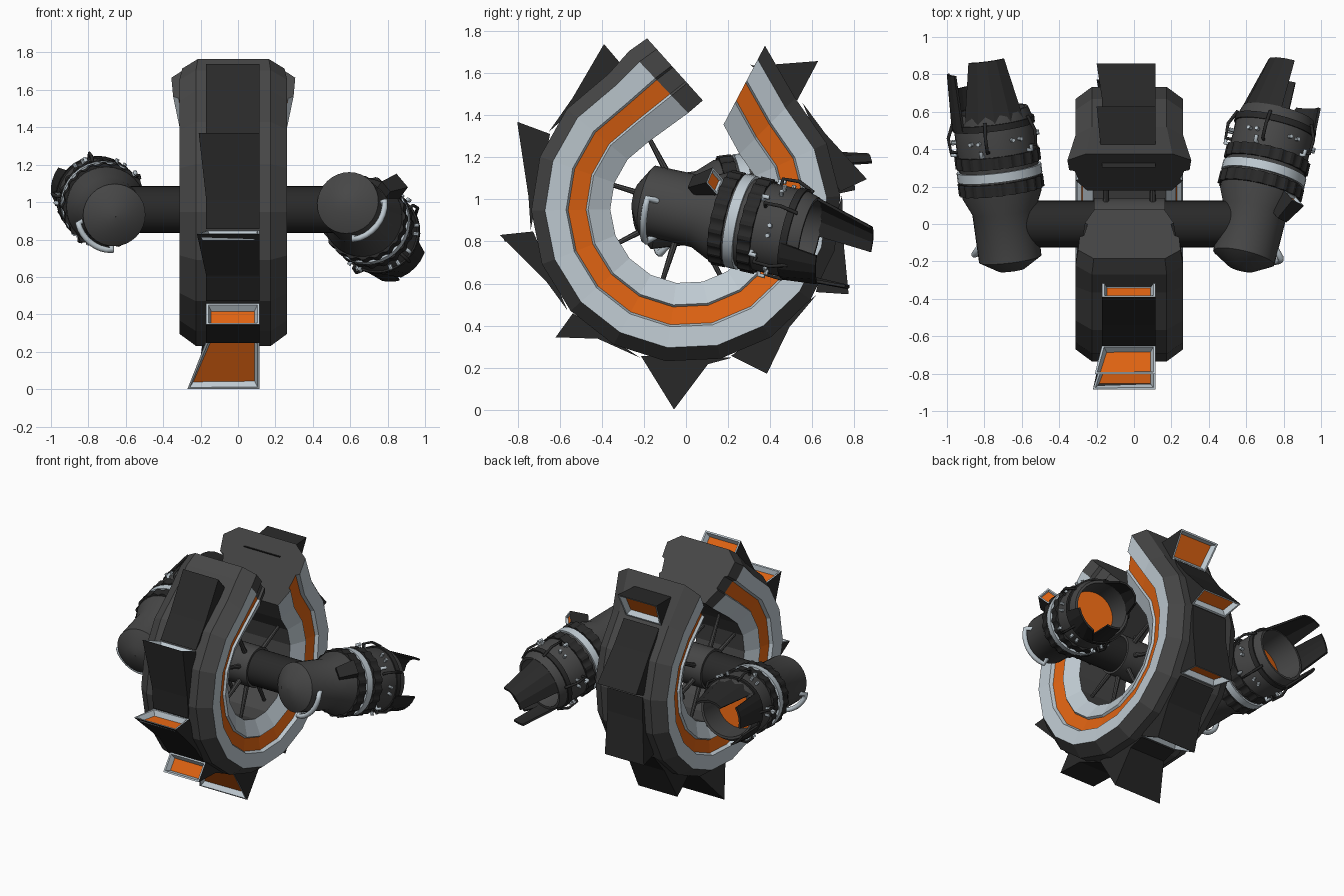
import bpy, bmesh, math
from mathutils import Vector, Matrix

if "Cube" in bpy.data.objects:
    bpy.data.objects.remove(bpy.data.objects["Cube"])

def material(name, rgb):
    m = bpy.data.materials.new(name)
    m.diffuse_color = (*rgb, 1)
    m.use_nodes = True
    m.node_tree.nodes["Principled BSDF"].inputs["Base Color"].default_value = m.diffuse_color
    return m

MATS = [material("shell_grey", (0.062, 0.062, 0.062)), material("pale_steel", (0.52, 0.59, 0.64)),
        material("orange", (0.74, 0.125, 0.006)), material("charcoal", (0.022, 0.022, 0.022))]
SHELL, PALE, ORANGE, DARK = range(4)
CX, CZ = -0.025, 0.96            # ring centre

def finish(name, bm, smooth=None, matrix=None):
    bmesh.ops.recalc_face_normals(bm, faces=bm.faces)
    me = bpy.data.meshes.new(name)
    bm.to_mesh(me)
    bm.free()
    ob = bpy.data.objects.new(name, me)
    bpy.context.collection.objects.link(ob)
    for m in MATS:
        me.materials.append(m)
    if matrix:
        ob.matrix_world = matrix
    if smooth:
        bpy.ops.object.select_all(action='DESELECT')
        ob.select_set(True)
        bpy.context.view_layer.objects.active = ob
        bpy.ops.object.shade_smooth_by_angle(angle=math.radians(smooth))
    return ob

def polar(x, r, deg):
    a = math.radians(deg)
    return Vector((x, r * math.cos(a), CZ + r * math.sin(a)))

def rod(bm, p, q, r1, r2, mat, seg=8):
    p, q = Vector(p), Vector(q)
    d = q - p
    m = Matrix.Translation((p + q) / 2) @ d.to_track_quat('Z', 'Y').to_matrix().to_4x4()
    g = bmesh.ops.create_cone(bm, cap_ends=True, segments=seg, radius1=r1, radius2=r2,
                              depth=d.length, matrix=m)
    for f in {f for v in g['verts'] for f in v.link_faces}:
        f.material_index = mat

def open_mouth(bm, f, rim, slope, depth):
    """Pale frame and sloping pale walls around a sunken orange panel."""
    bmesh.ops.recalc_face_normals(bm, faces=bm.faces)
    for t, d in ((rim, 0), (slope, -depth)):
        res = bmesh.ops.inset_individual(bm, faces=[f], thickness=t, depth=d)
        for g in res['faces']:
            g.material_index = PALE
    f.material_index = ORANGE

# --- broken ring: cross-section swept round the x axis
half = [(.2, .735), (.288, .67), (.28, .57), (.255, .56), (.235, .475), (.25, .465), (.195, .36)]
section = half + [(-x, r) for x, r in reversed(half)]
seg_mats = [0, 1, 1, 2, 1, 1, 0, 1, 1, 2, 1, 1, 0, 0]

def span(a):                     # inner and outer point of a regular station
    return polar(0, .36, a), polar(0, .735, a)

# stations: inner point, outer point, width scale; slanted breaks at both ends
stations = [(Vector((0, .08, CZ + .51)), Vector((0, -.185, CZ + .805)), .95),
            (Vector((0, .01, CZ + .45)), Vector((0, -.27, CZ + .745)), 1)]
stations += [(*span(120 + i * 285 / 14), 1) for i in range(15)]
stations += [(Vector((0, .178, CZ + .395)), Vector((0, .375, CZ + .77)), 1.15)]
bm = bmesh.new()
loops = []
for p, q, xs in stations:
    loops.append([bm.verts.new(p.lerp(q, (r - .36) / .375) + Vector((CX + x * xs, 0, 0))) for x, r in section])
n = len(section)
for k, (a, b) in enumerate(zip(loops, loops[1:])):
    for i in range(n):
        f = bm.faces.new((a[i], a[(i + 1) % n], b[(i + 1) % n], b[i]))
        f.material_index = SHELL if k == 0 else seg_mats[i]
bm.faces.new(loops[0])
bm.faces.new(loops[-1][::-1])
finish("broken_ring", bm)

# --- scoop plates round the rim: mouth base, tip, tip radius, slope end, plate end, flare
scoops = [(114, 116.6, .87, 136, 151, 0), (151.5, 153, .90, 176, 188, .04),
          (188.8, 188.3, .895, 208, 221, .05), (223, 224.8, .873, 236, 253, 0),
          (253, 266.6, .96, 278, 287, .1), (287, 296, .877, 311, 326, .03),
          (327, 332, .875, 352, 365, .03), (366, 369, .87, 388, 402, .03),
          (404, 408, .938, 424, 426, .03)]
for i, (base, tip, rt, end, stop, flare) in enumerate(scoops):
    bm = bmesh.new()
    prof = [(base, .735), (tip, rt), (end, .75), (stop, .745)]
    R = [bm.verts.new(polar(.115, r, a)) for a, r in prof]
    L = [bm.verts.new(polar(-.17 - (flare if k == 1 else 0), r, a)) for k, (a, r) in enumerate(prof)]
    sides = [bm.faces.new((R[k], R[(k + 1) % 4], L[(k + 1) % 4], L[k])) for k in range(4)]
    bm.faces.new(R)
    bm.faces.new(L)
    for f in bm.faces:
        f.material_index = DARK
    open_mouth(bm, sides[0], .016, .022, .035)
    finish(f"rim_scoop_{i + 1}", bm)

# --- axle, hub and spokes
bm = bmesh.new()
rod(bm, (-.68, 0, CZ), (.63, 0, CZ), .125, .125, DARK, 32)
finish("axle", bm, 30)
bm = bmesh.new()
rod(bm, (CX - .19, 0, CZ), (CX + .19, 0, CZ), .14, .14, SHELL, 32)
for k in range(7):                # none in the gap
    a = 118 + 44.7 * k
    for x in (-.15, .1):
        rod(bm, polar(x, .1, a), polar(x, .37, a), .018, .011, SHELL)
finish("hub_spokes", bm, 30)

# --- thruster pods
def pol(t, r, deg):               # pod space: y along the pod axis
    a = math.radians(deg)
    return Vector((r * math.cos(a), t, r * math.sin(a)))

def lathe(name, prof, mx, seg=32, cog=0.0):
    bm = bmesh.new()
    rings = [[bm.verts.new(pol(t, max(r, .001) - (cog if (j // 2) % 2 else 0), 360 * j / seg))
              for j in range(seg)] for t, r, _ in prof]
    for a, b, p in zip(rings, rings[1:], prof):
        for j in range(seg):
            f = bm.faces.new((a[j], a[(j + 1) % seg], b[(j + 1) % seg], b[j]))
            f.material_index = p[2]
    return finish(name, bm, 30, mx)

def flap(name, mx, ang, w0, w1, r0, r1, t0, t1, lean=0):
    bm = bmesh.new()
    grid = []
    for dr in (0, -.014):
        grid.append([[bm.verts.new(pol(t, r + dr, ang + ln + w * (k / 2 - 1))) for k in range(5)]
                     for t, r, w, ln in ((t0, r0, w0, 0), (t1, r1, w1, lean))])
    o, i = grid
    for k in range(4):
        for g in grid:
            bm.faces.new((g[0][k], g[0][k + 1], g[1][k + 1], g[1][k]))
        for e in (0, 1):
            bm.faces.new((o[e][k], o[e][k + 1], i[e][k + 1], i[e][k]))
    for k in (0, 4):
        bm.faces.new((o[0][k], o[1][k], i[1][k], i[0][k]))
    for f in bm.faces:
        f.material_index = DARK
    finish(name, bm, None, mx)

def pipe(name, pts, rad, mat, mx):
    cu = bpy.data.curves.new(name, 'CURVE')
    cu.dimensions = '3D'
    cu.bevel_depth, cu.bevel_resolution, cu.use_fill_caps = rad, 2, True
    sp = cu.splines.new('POLY')
    sp.points.add(len(pts) - 1)
    for s, p in zip(sp.points, pts):
        s.co = (*p, 1)
    cu.materials.append(MATS[mat])
    ob = bpy.data.objects.new(name, cu)
    bpy.context.collection.objects.link(ob)
    ob.matrix_world = mx

# angle, half width at root and tip, root and tip radius, tip position, lean
flaps_r = [(133, 45, 52, .215, .12, .9, 0), (-50, 38, 24, .225, .225, .72, 8),
           (-95, 20, 14, .215, .2, .85, 6)]
flaps_l = [(88, 50, 40, .215, .15, .9, 0), (165, 26, 20, .225, .215, .84, 0),
           (225, 26, 16, .225, .215, .74, 0)]
pods = [("right", (.63, 0, .955), (.24, 1, -.23), flaps_r, (5, -80)),
        ("left", (-.685, 0, .955), (-.125, 1, .13), flaps_l, (195, 268))]
for side, pivot, axis, flaps, (h0, h1) in pods:
    ay = Vector(axis).normalized()
    ax = ay.cross(Vector((0, 0, 1))).normalized()
    az = ax.cross(ay)
    mx = Matrix((ax, ay, az)).transposed().to_4x4()
    mx.translation = pivot
    # body, open nozzle and glowing disc
    lathe(side + "_pod_body", [(-.255, 0, 0), (-.25, .07, 0), (-.19, .168, 0), (.07, .172, 0), (.16, .213, 0),
          (.56, .213, 0), (.62, .195, 0), (.62, .178, 0), (.44, .165, 2), (.44, 0, 2)], mx)
    # cogged bands and pale collar
    for k, t in enumerate((.18, .325)):
        lathe(f"{side}_cogged_band_{k + 1}", [(t, .2, 3), (t, .23, 3), (t + .065, .23, 3), (t + .065, .2, 3)],
              mx, 80, .01)
    lathe(side + "_pale_collar", [(.255, .2, 1), (.255, .228, 1), (.305, .228, 1), (.305, .2, 1)], mx)
    lathe(side + "_rear_collar", [(.53, .2, 3), (.53, .222, 3), (.565, .222, 3), (.565, .2, 3)], mx)
    # nozzle flaps
    for k, (a, w0, w1, r0, r1, t1, lean) in enumerate(flaps):
        flap(f"{side}_nozzle_flap_{k + 1}", mx, a, w0, w1, r0, r1, .54, t1, lean)
    # nose handle
    arc = [pol(-.15, .195, h0 + (h1 - h0) * k / 8) for k in range(9)]
    pipe(side + "_nose_handle", [pol(-.1, .15, h0)] + arc + [pol(-.1, .15, h1)], .017, PALE, mx)
    # paired studs and hinge brackets
    bm = bmesh.new()
    for k in range(6):
        for d in (-6, 6):
            rod(bm, pol(.47, .2, 60 * k + d), pol(.47, .238, 60 * k + d), .011, .011, PALE)
    finish(side + "_studs", bm, 30, mx)
    for k in range(5):
        a = 30 + 72 * k
        pipe(f"{side}_bracket_{k + 1}", [pol(.42, .21, a), pol(.42, .245, a), pol(.5, .25, a), pol(.58, .215, a)],
             .009, DARK, mx)
        pipe(f"{side}_clip_{k + 1}", [pol(.4, .215, a + 9), pol(.4, .24, a + 9), pol(.43, .24, a + 9)],
             .011, PALE, mx)
    if side == "right":           # small intake box on the outer shoulder
        bm = bmesh.new()
        bmesh.ops.create_cube(bm, size=1)
        for v in bm.verts:
            taper = .75 if v.co.y < 0 else 1
            v.co = Vector((v.co.x * .1 * taper, v.co.y * .13, v.co.z * .09 * taper))
        for f in bm.faces:
            f.material_index = DARK
        mouth = max(bm.faces, key=lambda f: f.calc_center_median().y)
        open_mouth(bm, mouth, .014, .004, .015)
        box = (mx @ Matrix.Translation(pol(.1, .215, 42)) @ Matrix.Rotation(math.radians(48), 4, 'Y')
               @ Matrix.Rotation(math.radians(35), 4, 'X'))
        finish("shoulder_intake", bm, None, box)
